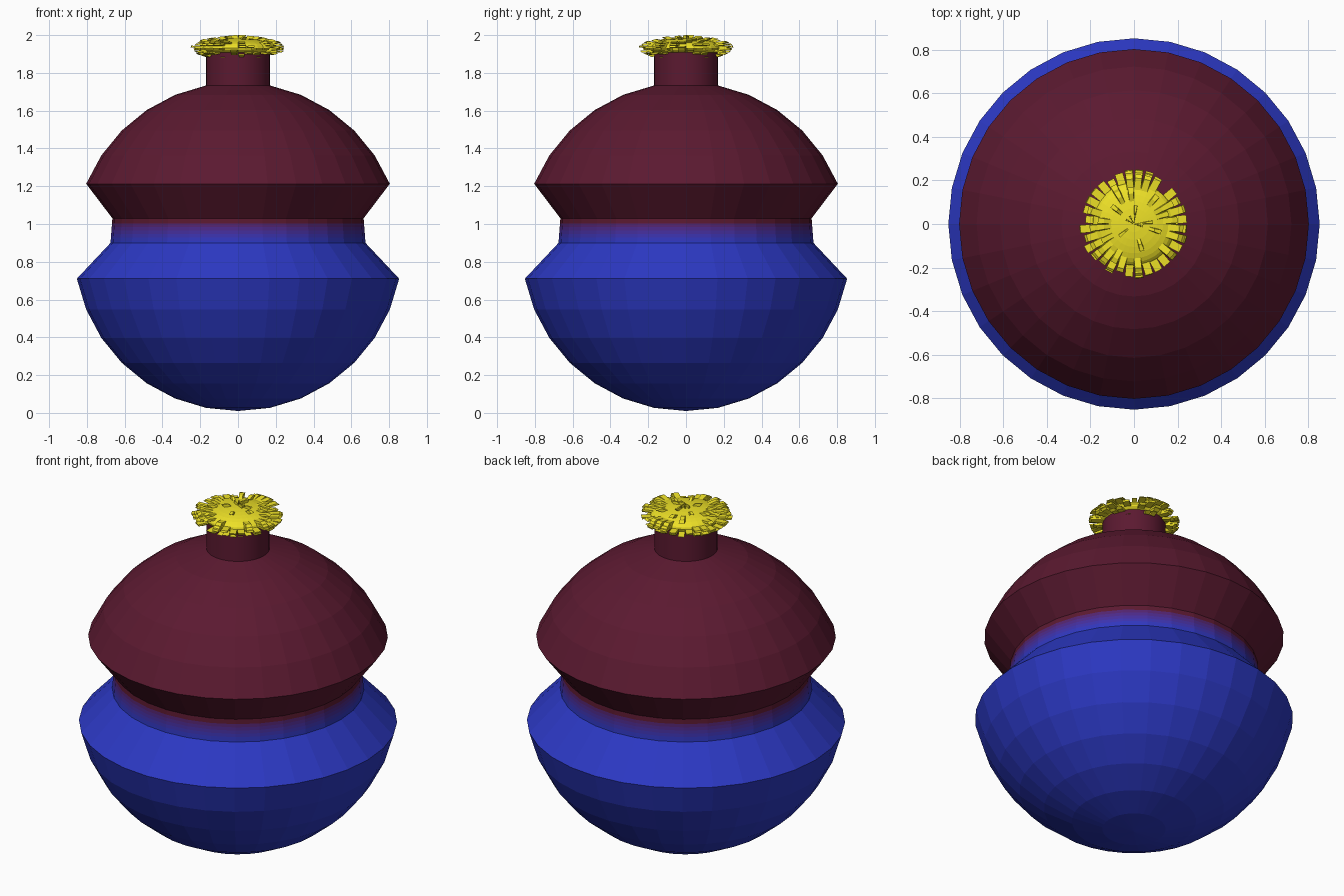
import bpy, bmesh, math, random

if "Cube" in bpy.data.objects:
    bpy.data.objects.remove(bpy.data.objects["Cube"])

random.seed(7)
SEG = 32
STEP = math.pi / 16
R, CZ = 0.87, 0.88
BLUE, RED, YELLOW = (0.025, 0.04, 0.55), (0.105, 0.01, 0.03), (0.85, 0.75, 0.02)


def material(name, c):
    m = bpy.data.materials.new(name)
    m.diffuse_color = (*c, 1)
    m.use_nodes = True
    m.node_tree.nodes["Principled BSDF"].inputs["Base Color"].default_value = m.diffuse_color
    return m


def finish(bm, name, mats):
    bmesh.ops.recalc_face_normals(bm, faces=bm.faces)
    me = bpy.data.meshes.new(name)
    bm.to_mesh(me)
    bm.free()
    for m in mats:
        me.materials.append(m)
    ob = bpy.data.objects.new(name, me)
    bpy.context.collection.objects.link(ob)
    return ob


def lathe(name, profile, mats):
    """Revolve (radius, z, material index of the band above) points."""
    bm = bmesh.new()
    rings = []
    for r, z, _ in profile:
        if r == 0:
            rings.append([bm.verts.new((0, 0, z))] * SEG)
        else:
            rings.append([bm.verts.new((r * math.cos(2 * math.pi * i / SEG),
                                        r * math.sin(2 * math.pi * i / SEG), z))
                          for i in range(SEG)])
    for k in range(len(rings) - 1):
        a, b = rings[k], rings[k + 1]
        for i in range(SEG):
            j = (i + 1) % SEG
            f = bm.faces.new(list(dict.fromkeys((a[i], a[j], b[j], b[i]))))
            f.material_index = profile[k][2]
    return finish(bm, name, mats)


blue, red, yellow = material("blue", BLUE), material("red", RED), material("yellow", YELLOW)

# Body: one sphere pinched at the waist, blue fading to red across the waist band
N = 6
blends = [material(f"blend_{i}", tuple(b + (r - b) * (i + 0.5) / N for b, r in zip(BLUE, RED)))
          for i in range(N)]
lower = [(R * math.sin(k * STEP) if k else 0, CZ - R * math.cos(k * STEP), 0) for k in range(8)]
waist = [(0.675, 0.90, 0)]
for i in range(N):
    t = (i + 0.5) / (N + 1)
    waist.append((0.675 - 0.01 * t, 0.90 + 0.13 * t, 2 + i))
waist[-1] = (waist[-1][0], waist[-1][1], 1)
waist.append((0.665, 1.03, 1))
upper = [(R * math.sin(k * STEP) if k else 0, CZ + R * math.cos(k * STEP), 1)
         for k in range(6, -1, -1)]
lathe("pinched_body", lower + waist + upper, [blue, red] + blends)

# Neck
neck = lathe("neck", [(0, 1.70, 0), (0.17, 1.70, 0), (0.17, 1.92, 0), (0, 1.92, 0)], [red])
bpy.context.view_layer.objects.active = neck
neck.select_set(True)
bpy.ops.object.shade_smooth_by_angle()

# Flower tuft: sphere with random faces pulled outward, then flattened
bm = bmesh.new()
bmesh.ops.create_uvsphere(bm, u_segments=SEG, v_segments=16, radius=0.19)
picked = [f for f in bm.faces
          if random.random() < (0.38 if abs(f.calc_center_median().z) < 0.11 else 0.14)]
for f in bmesh.ops.extrude_discrete_faces(bm, faces=picked)["faces"]:
    bmesh.ops.translate(bm, verts=f.verts, vec=f.normal * random.uniform(0.05, 0.062))
bmesh.ops.scale(bm, verts=bm.verts, vec=(1, 1, 0.275))
bmesh.ops.translate(bm, verts=bm.verts, vec=(0, 0, 1.932))
finish(bm, "flower_tuft", [yellow])
